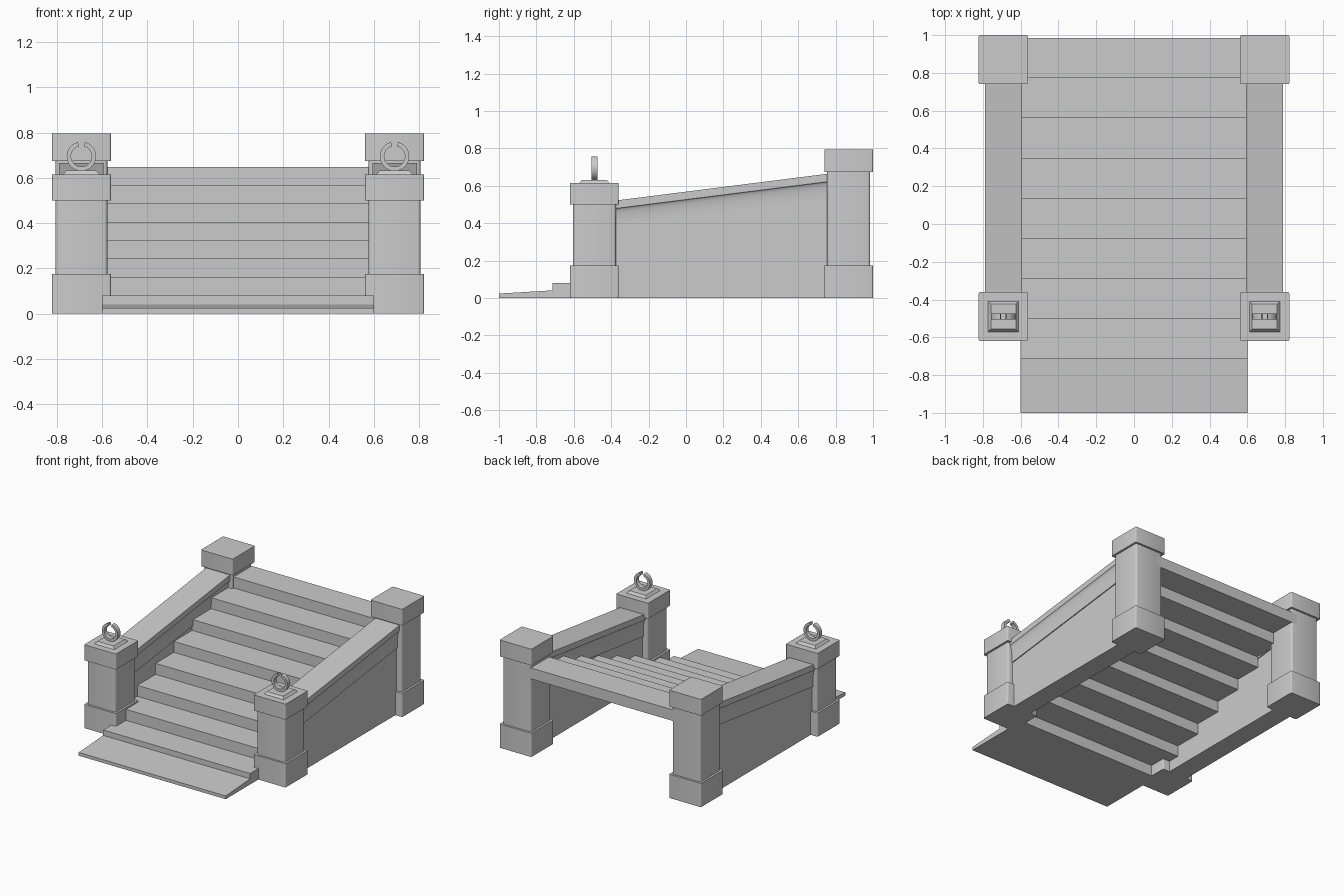
import bpy, bmesh, math
from mathutils import Matrix, Vector

if "Cube" in bpy.data.objects:
    bpy.data.objects.remove(bpy.data.objects["Cube"])

CX = 0.692            # x centre of posts and side walls
FRONT_Y, BACK_Y = -0.49, 0.87


def finish(bm, name, smooth=False):
    bmesh.ops.recalc_face_normals(bm, faces=bm.faces)
    me = bpy.data.meshes.new(name)
    bm.to_mesh(me)
    bm.free()
    ob = bpy.data.objects.new(name, me)
    bpy.context.collection.objects.link(ob)
    if smooth:
        bpy.ops.object.select_all(action='DESELECT')
        bpy.context.view_layer.objects.active = ob
        ob.select_set(True)
        bpy.ops.object.shade_smooth_by_angle(angle=math.radians(40))
    return ob


def loft(bm, a, b):
    """Solid between two matching closed outlines."""
    va, vb = [bm.verts.new(p) for p in a], [bm.verts.new(p) for p in b]
    bm.faces.new(va)
    bm.faces.new(vb[::-1])
    for i in range(len(va)):
        j = (i + 1) % len(va)
        bm.faces.new((va[i], va[j], vb[j], vb[i]))


def block(bm, x, y, half, z0, z1, bevel):
    """Square block with rounded upright edges."""
    m = Matrix.LocRotScale(Vector((x, y, (z0 + z1) / 2)), None,
                           Vector((2 * half, 2 * half, z1 - z0)))
    verts = bmesh.ops.create_cube(bm, size=1, matrix=m)['verts']
    edges = {e for v in verts for e in v.link_edges
             if abs(e.verts[0].co.z - e.verts[1].co.z) > 1e-4}
    bmesh.ops.bevel(bm, geom=list(edges), offset=bevel, segments=3,
                    profile=0.5, affect='EDGES')


def post(name, x, y, cap0, cap1):
    bm = bmesh.new()
    block(bm, x, y, 0.130, 0, 0.175, 0.008)
    block(bm, x, y, 0.115, 0.17, cap0 + 0.01, 0.014)
    block(bm, x, y, 0.130, cap0, cap1, 0.008)
    return finish(bm, name, True)


def square(x, y, h, z):
    return [(x - h, y - h, z), (x + h, y - h, z), (x + h, y + h, z), (x - h, y + h, z)]


# Stairs: stacked treads, open underneath
RUN, RISE = 0.2125, 0.081
bm = bmesh.new()
for i in range(8):
    y0 = -0.715 + i * RUN
    y1 = y0 + RUN + (0.02 if i < 7 else 0)
    w = 0.6 if i == 0 else 0.625
    prof = [(y0, i * RISE), (y1, i * RISE), (y1, (i + 1) * RISE), (y0, (i + 1) * RISE)]
    loft(bm, [(-w, y, z) for y, z in prof], [(w, y, z) for y, z in prof])
finish(bm, "steps")

# Sloping entry slab
bm = bmesh.new()
prof = [(-1, 0), (-0.70, 0), (-0.70, 0.042), (-1, 0.024)]
loft(bm, [(-0.6, y, z) for y, z in prof], [(0.6, y, z) for y, z in prof])
finish(bm, "entry_ramp")

# Handrail half-section: (half width, height above underside), with a cove
rail_half = [(0.081, 0), (0.081, 0.035)]
for k in range(1, 9):
    t = k / 8
    rail_half.append((0.081 + 0.017 * (1 - math.cos(t * math.pi / 2)),
                      0.035 + 0.095 * math.sin(t * math.pi / 2)))
rail_half.append((0.098, 0.172))
rail_section = rail_half + [(-u, v) for u, v in reversed(rail_half)]

Y0, Y1 = -0.39, 0.77


def rail_z(y):
    return 0.35 + (y + 0.37) * 0.1265


for side, s in (("left", -1), ("right", 1)):
    x = s * CX
    # Side wall
    bm = bmesh.new()
    prof = [(Y0, 0), (Y1, 0), (Y1, rail_z(Y1) + 0.02), (Y0, rail_z(Y0) + 0.02)]
    loft(bm, [(x - 0.074, y, z) for y, z in prof], [(x + 0.074, y, z) for y, z in prof])
    finish(bm, side + "_wall")

    # Moulded sloping rail
    bm = bmesh.new()
    loft(bm, *[[(x + u, y, rail_z(y) + v) for u, v in rail_section] for y in (Y0, Y1)])
    finish(bm, side + "_rail", True)

    # Posts
    post(side + "_front_post", x, FRONT_Y, 0.50, 0.615)
    post(side + "_back_post", x, BACK_Y, 0.675, 0.795)

    # Ring plinth
    bm = bmesh.new()
    loft(bm, square(x, FRONT_Y, 0.083, 0.612), square(x, FRONT_Y, 0.066, 0.632))
    finish(bm, side + "_ring_plinth")

    # Open ring, gap at the top
    bm = bmesh.new()
    rows, n, gap = [], 28, math.radians(14)
    for k in range(n + 1):
        a = math.pi / 2 + gap + (2 * math.pi - 2 * gap) * k / n
        rows.append([bm.verts.new((x + r * math.cos(a), FRONT_Y + d, 0.695 + r * math.sin(a)))
                     for r, d in ((0.065, -0.016), (0.065, 0.016), (0.046, 0.016), (0.046, -0.016))])
    for p, q in zip(rows, rows[1:]):
        for i in range(4):
            j = (i + 1) % 4
            bm.faces.new((p[i], p[j], q[j], q[i]))
    bm.faces.new(rows[0])
    bm.faces.new(rows[-1][::-1])
    finish(bm, side + "_ring", True)
